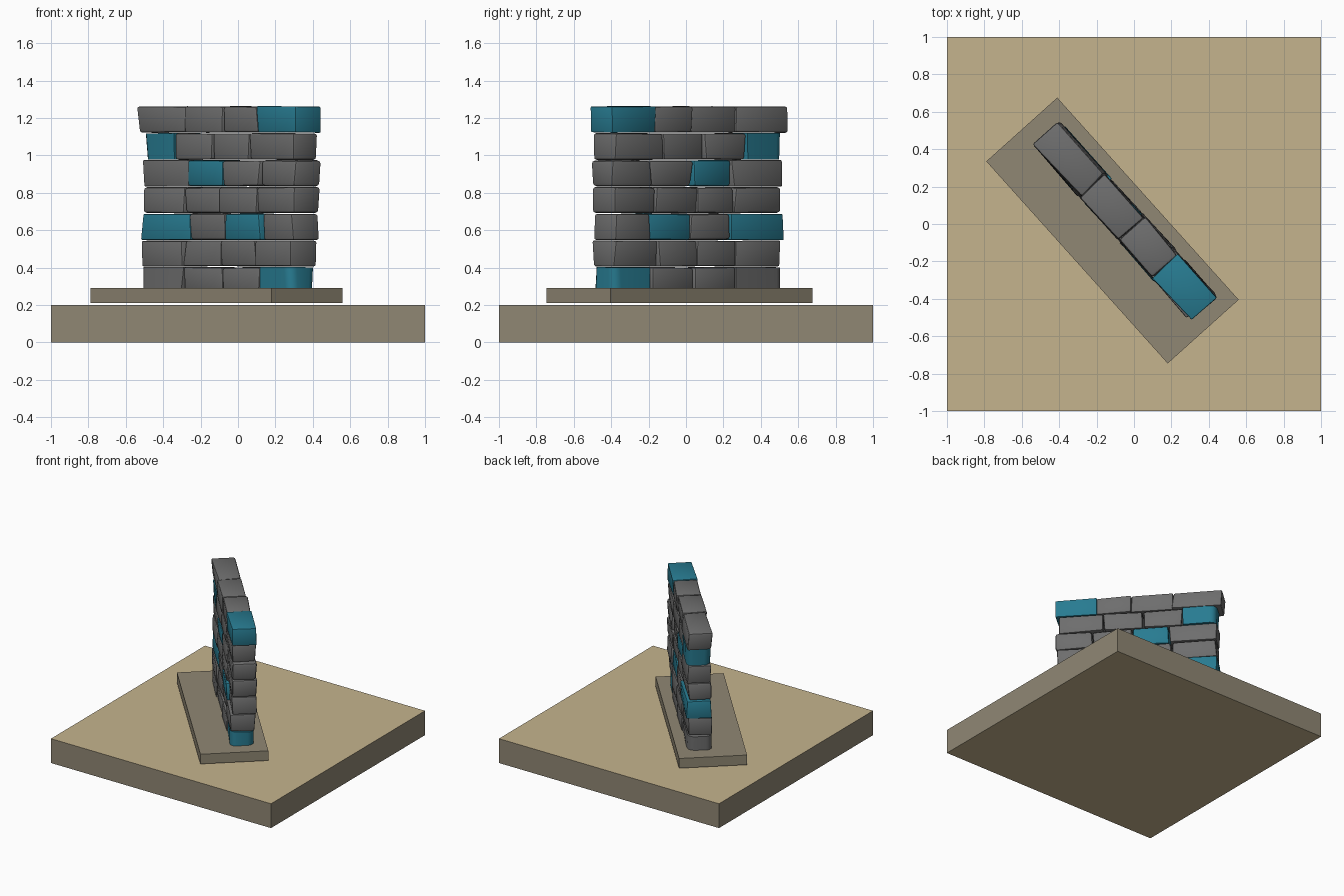
import bpy, bmesh, math, random
from mathutils import Matrix, Vector

if "Cube" in bpy.data.objects:
    bpy.data.objects.remove(bpy.data.objects["Cube"])

random.seed(4)


def material(name, rgb):
    m = bpy.data.materials.new(name)
    m.diffuse_color = (*rgb, 1)
    m.use_nodes = True
    m.node_tree.nodes["Principled BSDF"].inputs["Base Color"].default_value = m.diffuse_color
    return m


SAND = material("sand", (0.56, 0.455, 0.27))
STONE = material("weathered_stone", (0.28, 0.245, 0.175))
GREY = material("grey_brick", (0.155, 0.155, 0.155))
TEAL = material("teal_brick", (0.021, 0.20, 0.285))


def finish(bm, name, mats):
    mesh = bpy.data.meshes.new(name)
    bmesh.ops.recalc_face_normals(bm, faces=bm.faces)
    bm.to_mesh(mesh)
    bm.free()
    for m in mats:
        mesh.materials.append(m)
    ob = bpy.data.objects.new(name, mesh)
    bpy.context.collection.objects.link(ob)
    return ob


def box(lo, hi):
    lo, hi = Vector(lo), Vector(hi)
    bm = bmesh.new()
    bmesh.ops.create_cube(bm, size=1)
    for v in bm.verts:
        v.co = Vector([(a + b) / 2 + c * (b - a) for a, b, c in zip(lo, hi, v.co)])
    return bm


# Ground slab: sand top and bottom, stone sides
bm = box((-1, -1, 0), (1, 1, 0.2))
for f in bm.faces:
    f.material_index = 0 if abs(f.normal.z) > 0.5 else 1
finish(bm, "ground_slab", [SAND, STONE])

# Plinth under the wall, turned diagonally
ANGLE = math.atan2(-0.744, 0.668)
plinth = finish(box((-0.726, -0.255, 0.21), (0.726, 0.255, 0.29)), "plinth", [STONE])
plinth.location = (-0.115, -0.035, 0)
plinth.rotation_euler.z = ANGLE

# Brick joints along the wall for each row, and the teal bricks in that row
ROWS = [
    ([-0.605, -0.26, 0.048, 0.35, 0.61], [3]),
    ([-0.59, -0.258, 0.03, 0.31, 0.61], []),
    ([-0.60, -0.212, 0.07, 0.36, 0.61], [0, 2]),
    ([-0.59, -0.25, 0.02, 0.32, 0.62], []),
    ([-0.59, -0.23, 0.054, 0.35, 0.63], [1]),
    ([-0.59, -0.33, -0.03, 0.266, 0.61], [0]),
    ([-0.635, -0.254, 0.058, 0.328, 0.635], [3]),
]
LEVELS = [0.262, 0.404, 0.546, 0.689, 0.832, 0.976, 1.12, 1.264]


def brick(name, x0, x1, z0, z1, mat, round_end):
    """Slightly crooked brick; round_end is -1, 0 or 1 for a rounded wall end."""
    half = 0.09
    shift = random.uniform(-0.006, 0.006)
    bm = box((x0, -half + shift, z0), (x1, half + shift, z1))
    for v in bm.verts:
        v.co.x += random.uniform(-0.008, 0.008)
        v.co.y += random.uniform(-0.008, 0.008)
        v.co.z += random.uniform(-0.002, 0.002)
    if round_end:
        mid = (x0 + x1) / 2
        edges = [e for e in bm.edges
                 if abs(e.verts[0].co.z - e.verts[1].co.z) > 0.08
                 and all((v.co.x - mid) * round_end > 0 for v in e.verts)]
        bmesh.ops.bevel(bm, geom=edges, offset=0.05, segments=4, profile=0.5,
                        affect='EDGES')
    else:
        bmesh.ops.bevel(bm, geom=bm.edges[:], offset=random.uniform(0.006, 0.02),
                        segments=2, profile=0.5, affect='EDGES', clamp_overlap=True)
    tilt = Matrix.Rotation(random.uniform(-0.02, 0.02), 4, 'Z')
    mid = Vector(((x0 + x1) / 2, 0, 0))
    bmesh.ops.transform(bm, verts=bm.verts,
                        matrix=Matrix.Translation(mid) @ tilt @ Matrix.Translation(-mid))
    ob = finish(bm, name, [mat])
    ob.location = (-0.05, 0.017, 0)
    ob.rotation_euler.z = ANGLE
    bpy.ops.object.select_all(action='DESELECT')
    ob.select_set(True)
    bpy.context.view_layer.objects.active = ob
    bpy.ops.object.shade_smooth_by_angle(angle=math.radians(35))


# Wall of seven brick rows
for r, (joints, teal) in enumerate(ROWS):
    last = len(joints) - 2
    for c in range(last + 1):
        end = 0
        if r in (0, 5):
            end = -1 if c == 0 else (1 if c == last and r == 0 else 0)
        brick(f"brick_row{r + 1}_{c + 1}", joints[c] + 0.002, joints[c + 1] - 0.002,
              LEVELS[r] + 0.002, LEVELS[r + 1] - 0.002,
              TEAL if c in teal else GREY, end)
